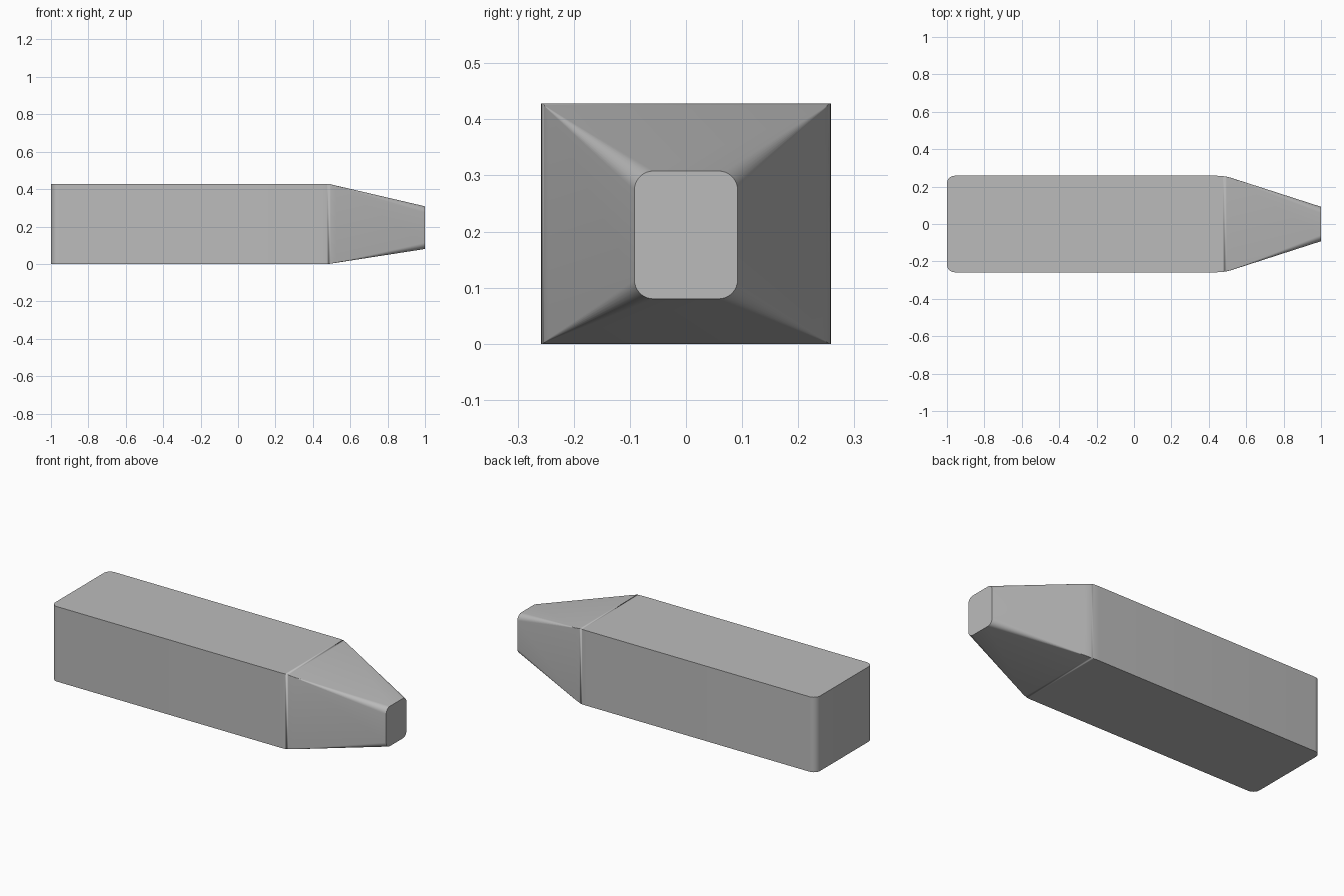
import bpy, bmesh, math

if "Cube" in bpy.data.objects:
    bpy.data.objects.remove(bpy.data.objects["Cube"], do_unlink=True)

BACK, BEND, TIP = -1.0, 0.485, 1.0      # stations along the length
HALF_W, HEIGHT = 0.258, 0.428           # body section
TIP_W, TIP_LO, TIP_HI = 0.092, 0.08, 0.308
BACK_R, TIP_R, SOFT = 0.04, 0.034, 0.04
STEPS = 8


def lerp(a, b, t):
    return a + (b - a) * t


def half_width(x):
    """Half width in plan: rounded back corners, softened bend, straight taper."""
    if x < BACK + BACK_R:
        d = BACK + BACK_R - x
        return HALF_W - BACK_R + math.sqrt(max(0, BACK_R ** 2 - d ** 2))
    slope = (HALF_W - TIP_W) / (TIP - BEND)
    if x < BEND - SOFT:
        return HALF_W
    if x < BEND + SOFT:
        return HALF_W - slope * (x - BEND + SOFT) ** 2 / (4 * SOFT)
    return HALF_W - slope * (x - BEND)


def ring(bm, x):
    """One rectangular section whose corners round off toward the tip."""
    t = max(0, (x - BEND) / (TIP - BEND))
    w, lo, hi, r = half_width(x), lerp(0, TIP_LO, t), lerp(HEIGHT, TIP_HI, t), TIP_R * t
    verts = []
    for i, (cy, cz) in enumerate([(w - r, hi - r), (r - w, hi - r), (r - w, lo + r), (w - r, lo + r)]):
        for s in range(STEPS + 1):
            a = (i + s / STEPS) * math.pi / 2
            verts.append(bm.verts.new((x, cy + r * math.cos(a), cz + r * math.sin(a))))
    return verts


# Stations: rounded back, softened bend, taper
stations = [BACK + BACK_R * (1 - math.cos(i / STEPS * math.pi / 2)) for i in range(STEPS + 1)]
stations += [BEND + SOFT * (i / 4 - 1) for i in range(9)]
stations += [TIP]

# Loft the sections and cap both ends
bm = bmesh.new()
rings = [ring(bm, x) for x in stations]
for a, b in zip(rings, rings[1:]):
    for i in range(len(a)):
        j = (i + 1) % len(a)
        bm.faces.new((a[i], a[j], b[j], b[i]))
bm.faces.new(rings[0])
bm.faces.new(rings[-1])
bmesh.ops.remove_doubles(bm, verts=bm.verts, dist=0.00005)
bmesh.ops.recalc_face_normals(bm, faces=bm.faces)

mesh = bpy.data.meshes.new("tapered_block")
bm.to_mesh(mesh)
bm.free()
block = bpy.data.objects.new("tapered_block", mesh)
bpy.context.collection.objects.link(block)

# Plain grey finish
grey = bpy.data.materials.new("plain_grey")
grey.use_nodes = True
color = (0.5, 0.5, 0.5, 1)
grey.diffuse_color = color
grey.node_tree.nodes["Principled BSDF"].inputs["Base Color"].default_value = color
mesh.materials.append(grey)

# Smooth shading with crisp edges
bpy.ops.object.select_all(action='DESELECT')
block.select_set(True)
bpy.context.view_layer.objects.active = block
bpy.ops.object.shade_smooth_by_angle(angle=math.radians(30))
